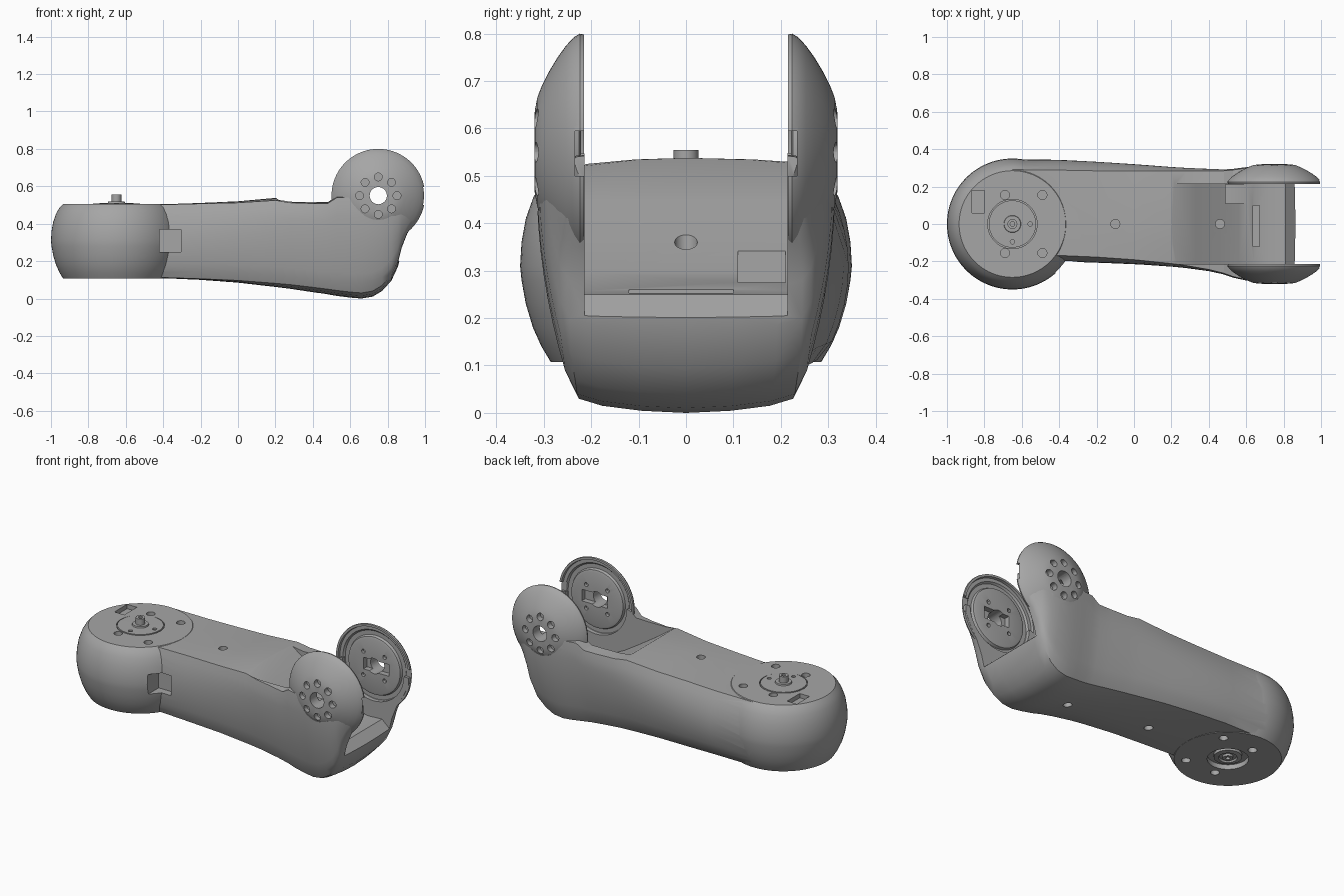
import bpy, bmesh, math
from mathutils import Vector

old = bpy.data.objects.get("Cube")
if old:
    bpy.data.objects.remove(old, do_unlink=True)

grey = bpy.data.materials.new("satin grey")
grey.use_nodes = True
grey.diffuse_color = (0.38, 0.38, 0.38, 1)
grey.node_tree.nodes["Principled BSDF"].inputs["Base Color"].default_value = (0.38, 0.38, 0.38, 1)


def finish(name, bm):
    bmesh.ops.remove_doubles(bm, verts=bm.verts, dist=1e-5)
    bmesh.ops.recalc_face_normals(bm, faces=bm.faces)
    mesh = bpy.data.meshes.new(name)
    bm.to_mesh(mesh)
    bm.free()
    mesh.materials.append(grey)
    obj = bpy.data.objects.new(name, mesh)
    bpy.context.collection.objects.link(obj)
    return obj


def loft(name, rings, closed=False):
    """Skin a list of equal point rings, capping the ends unless closed."""
    bm = bmesh.new()
    rows = [[bm.verts.new(p) for p in ring] for ring in rings]
    n = len(rows[0])
    pairs = list(zip(rows, rows[1:])) + ([(rows[-1], rows[0])] if closed else [])
    for a, b in pairs:
        for i in range(n):
            bm.faces.new((a[i], a[(i + 1) % n], b[(i + 1) % n], b[i]))
    if not closed:
        bm.faces.new(rows[0])
        bm.faces.new(rows[-1])
    return finish(name, bm)


def revolve(name, profile, centre, axis="z", n=64):
    """Turn (radius, height) points around an axis through centre."""
    def place(r, h, a):
        u, v = r * math.cos(a), r * math.sin(a)
        return Vector(centre) + Vector((u, v, h) if axis == "z" else (u, h, v))
    rings = [[place(r, h, math.tau * i / n) for i in range(n)] for r, h in profile]
    return loft(name, rings)


def rod(r, centre, lo, hi, axis="z", n=32):
    return revolve("cutter", [(r, lo), (r, hi)], centre, axis, n)


def box(x, y, z):
    return loft("cutter", [[(a, y[0], z[0]), (a, y[1], z[0]), (a, y[1], z[1]), (a, y[0], z[1])] for a in x])


def combine(obj, other, mode="DIFFERENCE"):
    mod = obj.modifiers.new("cut", "BOOLEAN")
    mod.operation, mod.solver, mod.object = mode, "EXACT", other
    bpy.context.view_layer.objects.active = obj
    bpy.ops.object.modifier_apply(modifier=mod.name)
    bpy.data.objects.remove(other, do_unlink=True)


def smooth(obj, angle=32):
    bpy.ops.object.select_all(action="DESELECT")
    obj.select_set(True)
    bpy.context.view_layer.objects.active = obj
    bpy.ops.object.shade_smooth_by_angle(angle=math.radians(angle))


# Arm body: cross-sections that change from barrel-sided to flared at the fork
def section(x, zb, zt, wp, wm):
    t = min(max((x + 0.4) / 1.05, 0), 1)
    t = t * t * (3 - 2 * t)
    mix = lambda a, b: a + (b - a) * t
    bf, tf, p = mix(0.84, 0.76) + max(0, x - 0.75) * 0.8, mix(0.84, 0.985), mix(0.5, 0.9)
    h = zt - zb
    lift, crown = min(mix(0.003, 0.03), 0.1 * h), mix(0.002, 0.02)

    def half(w):
        pts = [(0, zb), (0.4 * bf * w, zb + 0.15 * lift), (0.75 * bf * w, zb + 0.5 * lift),
               (0.96 * bf * w, zb + lift)]
        for k in range(1, 10):
            f = k / 10
            edge, d = (bf, (p - f) / p) if f < p else (tf, (f - p) / (1 - p))
            pts.append((w * (edge + (1 - edge) * (1 - d * d)), zb + lift + f * (h - lift - crown)))
        return pts + [(tf * w, zt - crown), (0.5 * tf * w, zt - 0.25 * crown), (0, zt)]
    left, right = half(wp), half(wm)
    return [(x, y, z) for y, z in left] + [(x, -y, z) for y, z in right[-2:0:-1]]


stations = [(-0.65, 0.109, 0.504, 0.346, 0.195), (-0.4, 0.109, 0.504, 0.343, 0.2),
            (-0.2, 0.10, 0.511, 0.333, 0.207), (0, 0.085, 0.52, 0.32, 0.215),
            (0.2, 0.062, 0.538, 0.305, 0.228), (0.28, 0.052, 0.527, 0.30, 0.236),
            (0.4, 0.034, 0.526, 0.295, 0.252), (0.48, 0.022, 0.527, 0.292, 0.27),
            (0.53, 0.014, 0.56, 0.295, 0.287), (0.6, 0.005, 0.56, 0.304, 0.302),
            (0.66, 0, 0.56, 0.31, 0.31), (0.72, 0.01, 0.56, 0.315, 0.315),
            (0.77, 0.04, 0.56, 0.314, 0.314), (0.82, 0.095, 0.56, 0.31, 0.31),
            (0.855, 0.17, 0.56, 0.302, 0.302), (0.875, 0.25, 0.56, 0.297, 0.297),
            (0.905, 0.33, 0.56, 0.283, 0.283), (0.95, 0.41, 0.56, 0.26, 0.26),
            (0.985, 0.49, 0.56, 0.235, 0.235)]
body = loft("arm_body", [section(*s) for s in stations])

# Barrel-shaped base end joined to the arm
barrel = revolve("barrel", [(0.285, 0.107), (0.305, 0.14), (0.323, 0.18), (0.338, 0.23), (0.347, 0.28),
                            (0.35, 0.31), (0.347, 0.36), (0.338, 0.41), (0.322, 0.455), (0.305, 0.485),
                            (0.285, 0.506)], (-0.65, 0, 0), n=96)
combine(body, barrel, "UNION")

# Fork opening: sloping floor, chamfered front lip
outline = [(0.1, 0.61), (0.2, 0.54), (0.33, 0.445), (0.46, 0.36), (0.56, 0.297), (0.64, 0.258), (0.72, 0.245),
           (0.81, 0.25), (0.875, 0.19), (1.2, 0.19), (1.2, 0.95), (0.1, 0.95)]
combine(body, loft("cutter", [[(x, y, z) for x, z in outline] for y in (-0.214, 0.214)]))

# Room for the hollow round cheeks, then the cable shelf, floor slot and side socket
joint = (0.75, 0, 0.55)
combine(body, rod(0.205, joint, -0.24, 0.24, "y", 64))
combine(body, rod(0.13, joint, -0.5, 0.5, "y"))
combine(body, box((0.49, 0.63), (0.11, 0.21), (0.275, 0.5)))
combine(body, box((0.635, 0.67), (-0.12, 0.1), (0.22, 0.4)))
combine(body, box((-0.42, -0.305), (-0.4, -0.155), (0.25, 0.37)))

# Screw holes on top and underneath, rectangular port, hub recesses
for x, y in [(-0.69, 0.155), (-0.69, -0.155), (-0.49, 0.155), (-0.49, -0.155), (-0.1, 0), (0.46, 0)]:
    top = 0.36 if x > 0.4 else 0.51
    combine(body, rod(0.024, (x, y, top), -0.04, 0.1))
    combine(body, rod(0.024, (x, y, 0), -0.1, 0.15 if x < 0 else 0.07))
combine(body, box((-0.865, -0.80), (0.06, 0.18), (0.48, 0.6)))
base = (-0.65, 0, 0)
combine(body, rod(0.132, base, 0.494, 0.6, n=64))
combine(body, rod(0.11, base, 0, 0.135, n=64))
smooth(body)

# Turning plate with hub and drive pin
plate = revolve("top_turning_plate", [(0.126, 0.49), (0.126, 0.509), (0.046, 0.51), (0.044, 0.518),
                                      (0.026, 0.518), (0.026, 0.555), (0.012, 0.555), (0.012, 0.53)], base)
for x, y in [(0.095, 0), (0, -0.095), (-0.04, 0.155)]:
    if x >= 0:
        combine(plate, rod(0.012, (-0.65 + x, y, 0.5), 0, 0.1, n=16))
smooth(plate)
hub = revolve("bottom_hub", [(0.075, 0.15), (0.075, 0.118), (0.05, 0.114), (0.045, 0.124),
                             (0.028, 0.124), (0.028, 0.111), (0.012, 0.111), (0.012, 0.14)], base)
smooth(hub)

# Domed fork cheeks with a stepped hollow inside and a ring of bolt holes
dome = [(0.0001, 0.222), (0.16, 0.222), (0.172, 0.226), (0.178, 0.24), (0.203, 0.24), (0.212, 0.23),
        (0.232, 0.23), (0.235, 0.215), (0.248, 0.215), (0.25, 0.224), (0.243, 0.236), (0.225, 0.253),
        (0.2, 0.271), (0.17, 0.289), (0.14, 0.304), (0.115, 0.314), (0.09, 0.319), (0.0001, 0.321)]
for side, label in ((1, "left"), (-1, "right")):
    span = lambda a, b: tuple(sorted((side * a, side * b)))
    cheek = revolve(label + "_fork_cheek", [(r, side * y) for r, y in dome], joint, "y", 80)
    combine(cheek, rod(0.046, joint, *span(0.1, 0.4), "y"))
    for k in range(8):
        a = math.tau * k / 8
        spot = (0.75 + 0.1 * math.cos(a), 0, 0.55 + 0.1 * math.sin(a))
        combine(cheek, rod(0.021, spot, *span(0.285, 0.4), "y", 20))
        if k % 2:
            combine(cheek, rod(0.012, spot, *span(0.1, 0.24), "y", 16))
    combine(cheek, box((0.68, 0.85), span(0.2, 0.255), (0.515, 0.585)))
    combine(cheek, box((0.95, 1.1), span(0.2, 0.234), (0.5, 0.595)))
    smooth(cheek)
